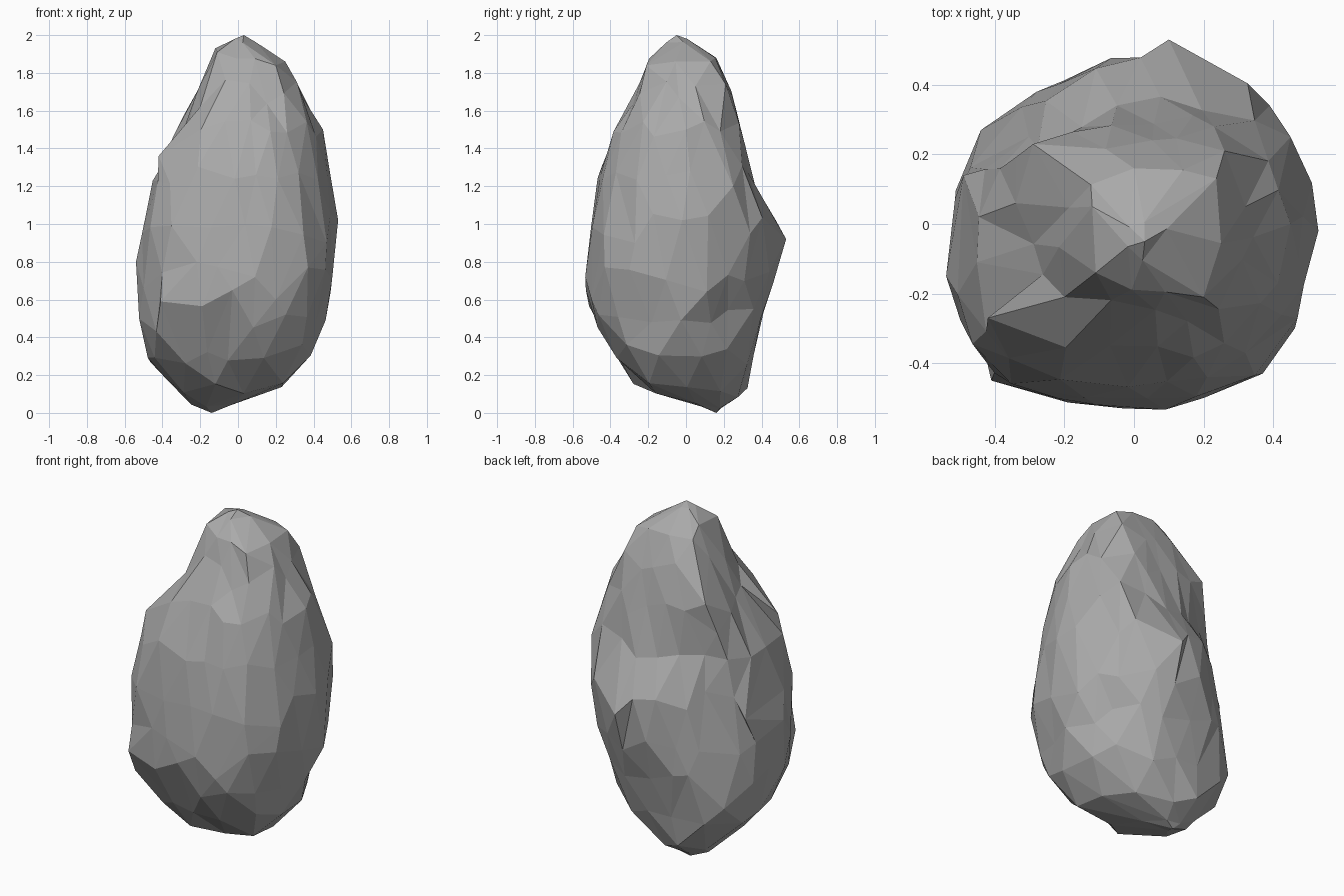
import bpy, bmesh, math, random
from mathutils import Vector

if "Cube" in bpy.data.objects:
    bpy.data.objects.remove(bpy.data.objects["Cube"], do_unlink=True)

random.seed(4)

# Boulder outline by height: z, then low and high extents along
# x, y, the diagonal x + y and the diagonal y - x
PROFILE = [
    (0, -.14, -.14, .16, .16, .01, .01, .21, .21),
    (.06, -.30, .02, .02, .25, -.15, .15, -.08, .3),
    (.13, -.32, .22, -.27, .33, -.3, .26, -.3, .38),
    (.25, -.48, .37, -.33, .35, -.42, .33, -.42, .46),
    (.4, -.51, .42, -.45, .37, -.56, .42, -.51, .51),
    (.62, -.53, .50, -.53, .43, -.61, .48, -.55, .47),
    (.9, -.52, .53, -.51, .53, -.6, .52, -.56, .44),
    (1.08, -.49, .53, -.49, .47, -.58, .53, -.53, .41),
    (1.24, -.46, .49, -.46, .33, -.54, .51, -.5, .38),
    (1.4, -.42, .47, -.43, .31, -.49, .44, -.45, .37),
    (1.5, -.34, .45, -.38, .29, -.4, .41, -.43, .36),
    (1.62, -.27, .37, -.29, .26, -.27, .38, -.39, .35),
    (1.75, -.19, .31, -.25, .22, -.22, .34, -.35, .24),
    (1.87, -.16, .25, -.2, .17, -.18, .26, -.27, .17),
    (1.94, -.12, .13, -.13, .12, -.16, .16, -.19, .12),
    (2, .03, .03, -.05, -.05, -.01, -.01, -.06, -.06),
]
DIAGONAL = math.sqrt(.5)
AXES = [Vector((1, 0)), Vector((0, 1)),
        Vector((DIAGONAL, DIAGONAL)), Vector((-DIAGONAL, DIAGONAL))]
ROUNDNESS = 10

# Hollows: centre, radius, depth
HOLLOWS = [
    ((-.3, -.1, 1.48), .2, .06),     # cleft between the shoulders
    ((-.22, .27, 1.2), .2, .05),     # overhang under the back shoulder
    ((.4, -.2, 1.1), .18, .05),      # gash beside the front ridge
    ((.42, .22, .55), .16, .06),     # groove behind the side ridge
    ((.45, -.24, .58), .16, .05),    # groove beside the front corner
]

# Sharp corners of the stone
CORNERS = [
    # crown
    (-.12, .05, 1.93), (0, .16, 1.88), (.14, .155, 1.88), (.26, .21, 1.74),
    (.32, .05, 1.73), (.25, -.055, 1.86), (.2, -.21, 1.84), (-.11, -.14, 1.91),
    # shoulders
    (-.42, -.27, 1.36), (-.2, -.21, 1.62), (-.29, .23, 1.57),
    (-.34, .06, 1.47), (.45, 0, 1.5), (.45, .25, 1.2),
    # belly
    (.1, .53, .92), (.39, .34, .95), (.53, -.02, 1.02), (.47, -.27, .9),
    (.37, -.43, .77), (.2, -.5, .6), (-.03, -.53, .65), (-.41, -.45, .59),
    (-.54, -.15, .8), (-.49, .14, .9), (-.28, .38, .6), (.49, .11, .64),
    # foot
    (-.44, .27, .4),
]


def outline(z):
    """Extents of the boulder at height z."""
    for a, b in zip(PROFILE, PROFILE[1:]):
        if z <= b[0]:
            t = (z - a[0]) / (b[0] - a[0])
            return [p + (q - p) * t for p, q in zip(a[1:], b[1:])]
    return PROFILE[-1][1:]


def reach(extents, centre, direction):
    """Radius of the rounded octagon that fills the extents."""
    total = 0
    for i, axis in enumerate(AXES):
        along = direction.dot(axis)
        middle = centre.dot(axis)
        if along > 0:
            room = extents[2 * i + 1] - middle
        else:
            room = middle - extents[2 * i]
        total += (abs(along) / max(room, .001)) ** ROUNDNESS
    return total ** (-1 / ROUNDNESS)


def place(point):
    """Move a point of the unit sphere onto the boulder."""
    z = 1 + max(-1, min(1, point.z))
    extents = outline(z)
    centre = Vector((sum(extents[0:2]) / 2, sum(extents[2:4]) / 2))
    angle = math.atan2(point.y, point.x)
    direction = Vector((math.cos(angle), math.sin(angle)))
    r = reach(extents, centre, direction) * random.uniform(.98, 1.03)
    p = (centre + direction * r).to_3d()
    p.z = z
    for spot, radius, depth in HOLLOWS:
        d = (p - Vector(spot)).length / radius
        if d < 1:
            p -= direction.to_3d() * depth * (1 - d * d)
    return p


# Stone colour
stone = bpy.data.materials.new("grey_stone")
stone.use_nodes = True
grey = (.4, .4, .4, 1)
stone.diffuse_color = grey
stone.node_tree.nodes["Principled BSDF"].inputs["Base Color"].default_value = grey

# Boulder: uneven icosphere shaped by the outline
bm = bmesh.new()
bmesh.ops.create_icosphere(bm, subdivisions=3, radius=1)
free = []
for v in bm.verts:
    if abs(v.co.z) < .99:
        v.co += Vector([random.uniform(-.06, .06) for _ in range(3)])
        free.append(v)
    v.co = place(v.co.normalized())

# Pull the nearest point out to each sharp corner
for corner in map(Vector, CORNERS):
    nearest = min(free, key=lambda v: (v.co - corner).length)
    nearest.co = corner
    free.remove(nearest)
bmesh.ops.recalc_face_normals(bm, faces=bm.faces)

mesh = bpy.data.meshes.new("boulder")
bm.to_mesh(mesh)
bm.free()
mesh.materials.append(stone)
boulder = bpy.data.objects.new("boulder", mesh)
bpy.context.collection.objects.link(boulder)
